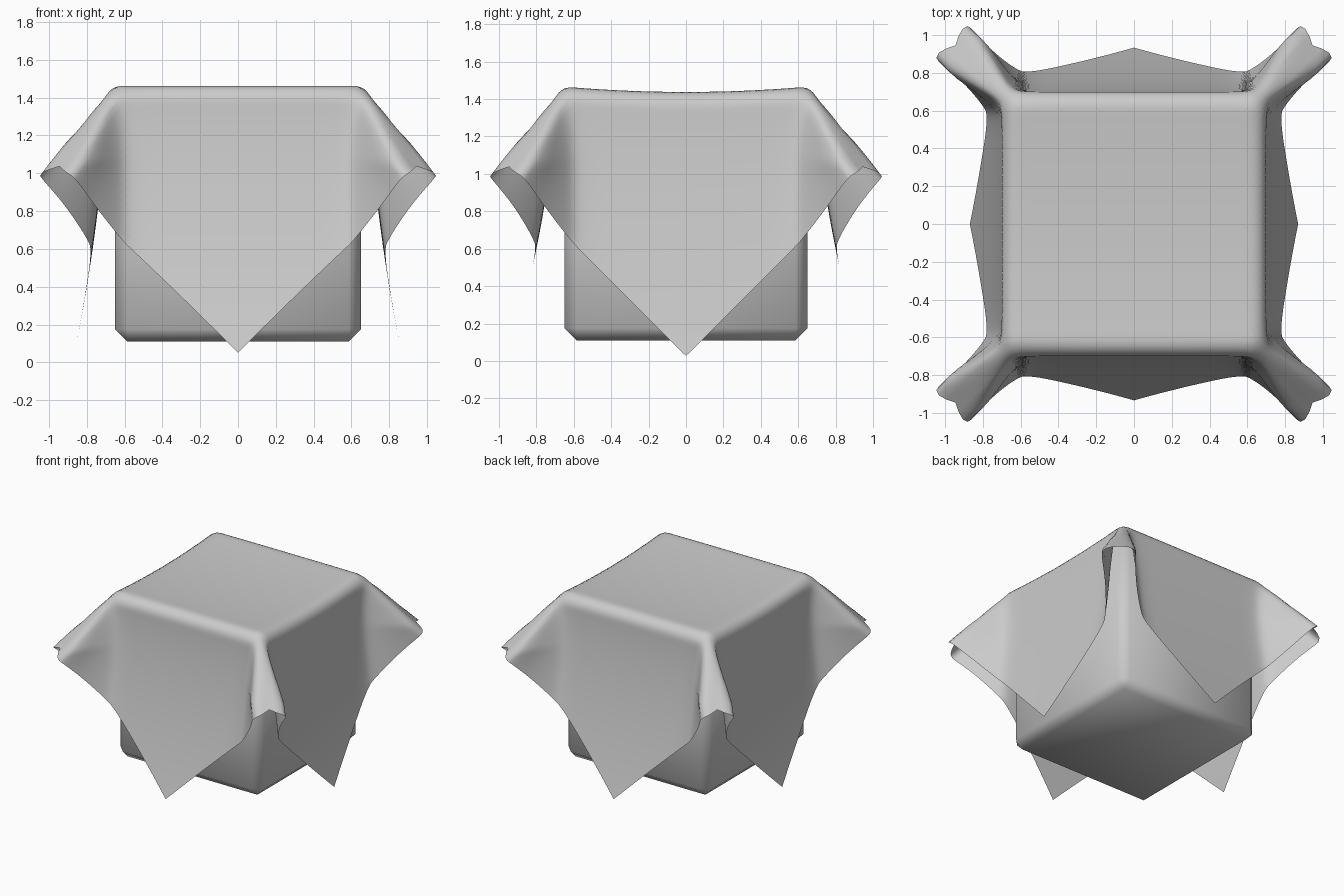
import bpy, bmesh, math

if "Cube" in bpy.data.objects:
    bpy.data.objects.remove(bpy.data.objects["Cube"])

HALF = 1.07      # half the side length of the square cloth
FLAT = 0.62      # half-width of the flat top
ROUND = 0.08     # fold radius along the box top edges
TOP = 1.462
N = 96           # cloth grid resolution


def chaikin(pts, times=3):
    for _ in range(times):
        out = [pts[0]]
        for (ax, ay), (bx, by) in zip(pts, pts[1:]):
            out += [(ax * .75 + bx * .25, ay * .75 + by * .25),
                    (ax * .25 + bx * .75, ay * .25 + by * .75)]
        pts = out + [pts[-1]]
    return pts


def along(pts, f):
    """Point at fraction f of a polyline's length."""
    lens = [math.dist(a, b) for a, b in zip(pts, pts[1:])]
    want = f * sum(lens)
    for a, b, l in zip(pts, pts[1:], lens):
        if want <= l:
            k = want / l if l else 0
            return a[0] + (b[0] - a[0]) * k, a[1] + (b[1] - a[1]) * k
        want -= l
    return pts[-1]


def drape(side, t, flare):
    """Half a panel: side = distance from its middle, t = distance outward."""
    if t <= FLAT:
        return side, t, TOP
    ang = min((t - FLAT) / ROUND, math.pi / 2)
    drop = max(0, t - FLAT - ROUND * math.pi / 2)
    z = TOP - ROUND * (1 - math.sin(math.pi / 2 - ang)) - drop * .955
    mid = FLAT + ROUND * math.sin(ang) + flare * (drop / 1.4) ** 1.6
    s = (t - FLAT) / (HALF - FLAT)
    a, w = FLAT + .325 * s, min(s, 1)
    # horizontal section: panel middle, neck, ear side, rounded ear ridge
    section = [(0, mid), (.3, mid), (.56, mid), (.63, mid + .03 * w),
               (a - .13 * w, a + .06 * w), (a - .06 * w, a + .06 * w), (a, a)]
    f = side / t
    x, y = along(chaikin(section), f)
    return x, y, z - .035 * w * f ** 4


def cloth_point(u, v):
    au, av = abs(u), abs(v)
    if av >= au:
        x, y, z = drape(au, av, .235)
    else:
        y, x, z = drape(av, au, .17)
    # slight sag across the middle of the top
    z -= .024 * max(0, 1 - (v / .6) ** 2)
    return math.copysign(x, u), math.copysign(y, v), z


def finish(name, bm):
    bmesh.ops.recalc_face_normals(bm, faces=bm.faces[:])
    me = bpy.data.meshes.new(name)
    bm.to_mesh(me)
    bm.free()
    for p in me.polygons:
        p.use_smooth = True
    ob = bpy.data.objects.new(name, me)
    bpy.context.collection.objects.link(ob)
    return ob


# Cloth: square sheet turned 45 degrees and folded over the box
bm = bmesh.new()
step = 2 * HALF / N
grid = []
for i in range(N + 1):
    p = (i - N // 2) * step
    row = []
    for j in range(N + 1):
        q = (j - N // 2) * step
        row.append(bm.verts.new(cloth_point(p + q, q - p)))
    grid.append(row)
for i in range(N):
    for j in range(N):
        bm.faces.new((grid[i][j], grid[i][j + 1], grid[i + 1][j + 1], grid[i + 1][j]))
finish("draped_cloth", bm)

# Box: chamfered cube under the cloth
bm = bmesh.new()
bmesh.ops.create_cube(bm, size=1.3)
bmesh.ops.bevel(bm, geom=bm.edges[:], offset=.065, segments=1, affect='EDGES')
box = finish("box", bm)
box.location = (0, 0, .76)
